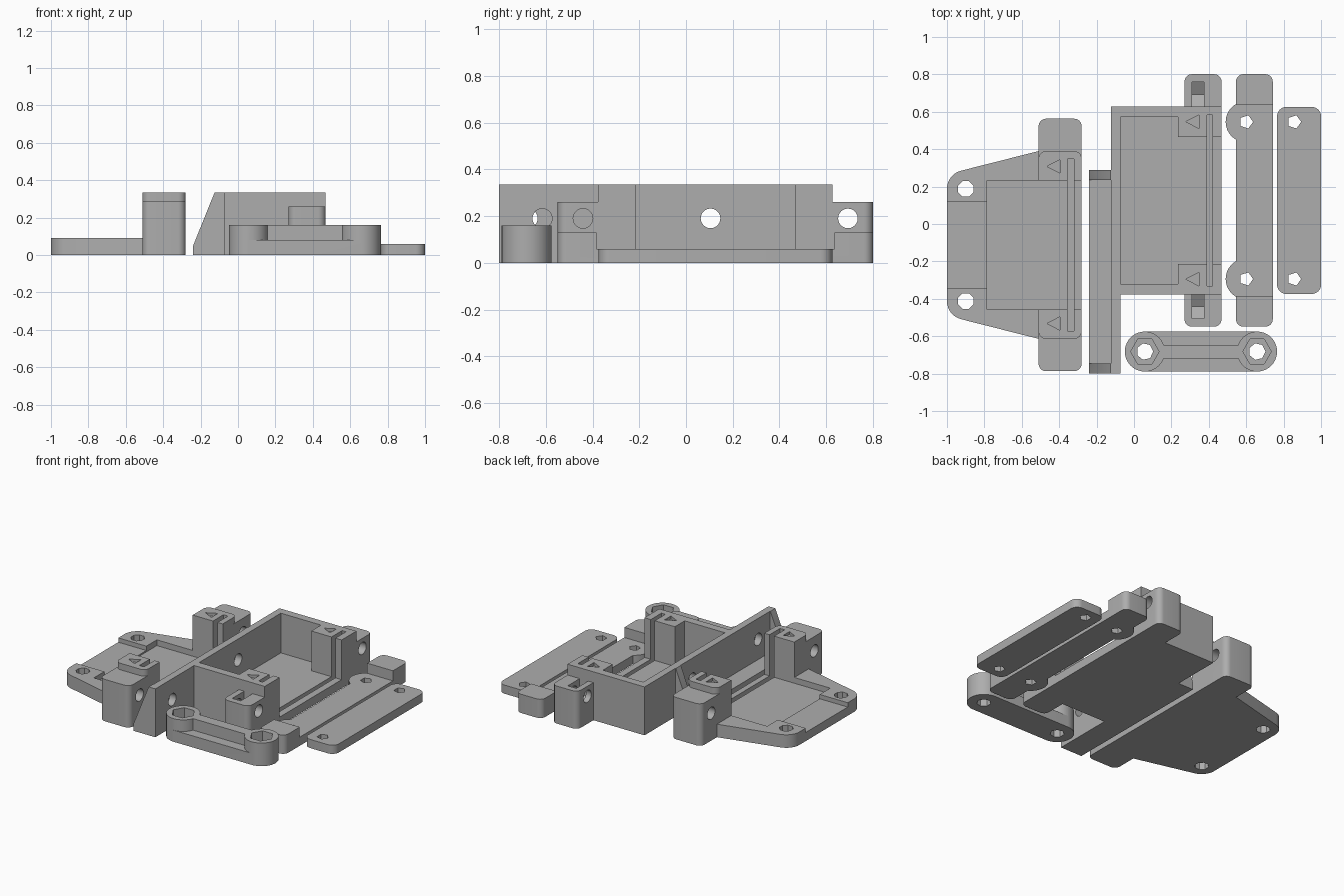
import bpy
import bmesh
from math import cos, sin, radians

cube = bpy.data.objects.get("Cube")
if cube:
    bpy.data.objects.remove(cube, do_unlink=True)

grey = bpy.data.materials.new("plain grey")
grey.use_nodes = True
grey.diffuse_color = (0.42, 0.42, 0.42, 1)
grey.node_tree.nodes["Principled BSDF"].inputs["Base Color"].default_value = (0.42, 0.42, 0.42, 1)


def arc(cx, cy, r, a0, a1, n=8):
    angles = [radians(a0 + (a1 - a0) * i / n) for i in range(n + 1)]
    return [(cx + r * cos(a), cy + r * sin(a)) for a in angles]


def circle(cx, cy, r, n=32, turn=0):
    return arc(cx, cy, r, turn, turn + 360, n)[:-1]


def rounded(x0, x1, y0, y1, r):
    return (arc(x1 - r, y1 - r, r, 0, 90) + arc(x0 + r, y1 - r, r, 90, 180)
            + arc(x0 + r, y0 + r, r, 180, 270) + arc(x1 - r, y0 + r, r, 270, 360))


def prism(outline, lo, hi, axis="z"):
    """Extrude a flat outline along one axis."""
    place = {"z": lambda u, v, w: (u, v, w),
             "x": lambda u, v, w: (w, u, v),
             "y": lambda u, v, w: (u, w, v)}[axis]
    bm = bmesh.new()
    low = [bm.verts.new(place(u, v, lo)) for u, v in outline]
    high = [bm.verts.new(place(u, v, hi)) for u, v in outline]
    bm.faces.new(low)
    bm.faces.new(high)
    for i in range(len(low)):
        j = (i + 1) % len(low)
        bm.faces.new((low[i], low[j], high[j], high[i]))
    bmesh.ops.recalc_face_normals(bm, faces=bm.faces)
    mesh = bpy.data.meshes.new("solid")
    bm.to_mesh(mesh)
    bm.free()
    ob = bpy.data.objects.new("solid", mesh)
    bpy.context.collection.objects.link(ob)
    return ob


def box(x0, x1, y0, y1, z0, z1):
    return prism([(x0, y0), (x1, y0), (x1, y1), (x0, y1)], z0, z1)


def part(name, solids, cuts):
    """Fuse the solids, carve the cuts, finish the surface."""
    base = solids[0]
    base.name = base.data.name = name
    bpy.ops.object.select_all(action="DESELECT")
    bpy.context.view_layer.objects.active = base
    base.select_set(True)
    for operation, tools in (("UNION", solids[1:]), ("DIFFERENCE", cuts)):
        for tool in tools:
            mod = base.modifiers.new("cut", "BOOLEAN")
            mod.operation = operation
            mod.solver = "EXACT"
            mod.object = tool
            bpy.ops.object.modifier_apply(modifier=mod.name)
            bpy.data.objects.remove(tool, do_unlink=True)
    base.data.materials.clear()
    base.data.materials.append(grey)
    bpy.ops.object.shade_smooth_by_angle(angle=radians(30))


def span(c, s, a, b):
    """Mirrored y range about the centre line c."""
    return sorted((c + s * a, c + s * b))


def arrow(x, y, top):
    return prism([(x - 0.035, y), (x + 0.035, y - 0.036), (x + 0.035, y + 0.036)], top - 0.02, top + 0.1)


TOP, BOLT = 0.335, 0.19

# Tapered mounting plate with two bolt lugs
c = -0.112
side = arc(-0.9, 0.3, 0.1, 180, 104) + [(-0.51, 0.502), (-0.28, 0.502)]
outline = [(x, c + y) for x, y in side] + [(x, c - y) for x, y in reversed(side)]
solids = [prism(outline, 0, 0.09)]
cuts = [box(-0.785, -0.2, c - 0.345, c + 0.345, 0.05, 0.6),
        box(-1.1, -0.78, c - 0.23, c + 0.23, 0.06, 0.6),
        box(-0.355, -0.32, c - 0.46, c + 0.46, 0.015, 0.6)]
for s in (1, -1):
    solids += [prism(rounded(-0.51, -0.28, *span(c, s, 0.3, 0.502), 0.04), 0, TOP),
               prism(rounded(-0.51, -0.28, *span(c, s, 0.4, 0.675), 0.04), 0, 0.29)]
    cuts += [prism(circle(c + s * 0.565, BOLT, 0.042, 24), -0.6, -0.2, "x"),
             prism(circle(-0.9, c + s * 0.3, 0.045, 8, 22.5), -0.1, 0.3),
             arrow(-0.43, c + s * 0.42, TOP)]
part("tapered_plate", solids, cuts)

# Open tray with a long braced wall and two nut lugs
c, w = 0.126, -0.255
solids = [box(-0.122, 0.468, c - 0.502, c + 0.502, 0, TOP),
          box(-0.122, -0.073, w - 0.545, w + 0.2, 0, TOP),
          box(-0.24, -0.1, w - 0.545, w + 0.545, 0, 0.05)]
cuts = [box(-0.073, 0.235, c - 0.447, c + 0.447, 0.06, 0.6),
        box(0.2, 0.6, c - 0.34, c + 0.34, 0.06, 0.6),
        box(0.39, 0.42, c - 0.457, c + 0.457, 0.015, 0.6),
        prism(circle(0.105, BOLT, 0.042, 24), -0.3, 0, "x"),
        prism(circle(-0.615, BOLT, 0.042, 24), -0.3, 0, "x")]
gusset = [(-0.24, 0), (-0.1, 0), (-0.1, TOP), (-0.125, TOP), (-0.24, 0.05)]
for s in (1, -1):
    solids += [prism(gusset, *span(w, s, 0.49, 0.545), "y"),
               prism(rounded(0.27, 0.468, *span(c, s, 0.45, 0.675), 0.04), 0, 0.26)]
    y = c + s * 0.567
    nut = [(y - 0.065, 0.6), (y - 0.065, 0.152), (y, 0.115), (y + 0.065, 0.152), (y + 0.065, 0.6)]
    cuts += [prism(circle(y, BOLT, 0.042, 24), 0.2, 0.6, "x"),
             prism(nut, 0.31, 0.375, "x"),
             arrow(0.312, c + s * 0.421, TOP)]
part("braced_tray", solids, cuts)

# Clamp strip with raised ends and round ears
solids = [prism(rounded(0.545, 0.742, c - 0.675, c + 0.675, 0.04), 0, 0.13)]
cuts = [box(0.4, 0.9, c - 0.51, c + 0.51, 0.06, 0.3)]
ears = []
for s in (1, -1):
    ears.append(prism(circle(0.6, c + s * 0.42, 0.11), 0, 0.06))
    cuts.append(prism(circle(0.6, c + s * 0.42, 0.037, 5), -0.1, 0.3))
part("clamp_strip", solids + ears, cuts)

# Flat cover strip
part("cover_strip", [prism(rounded(0.765, 1.0, c - 0.5, c + 0.5, 0.05), 0, 0.06)],
     [prism(circle(0.857, c + s * 0.42, 0.037, 5), -0.1, 0.3) for s in (1, -1)])

# Link arm with hexagonal nut seats
y, r = -0.682, 0.107
solids = [box(0.06, 0.658, y - r, y + r, 0, 0.08),
          box(0.08, 0.64, y - 0.036, y + 0.036, 0, 0.16)]
cuts = []
for x in (0.058, 0.658):
    solids.append(prism(circle(x, y, r, 40), 0, 0.16))
    cuts += [prism(circle(x, y, 0.076, 6), 0.08, 0.4),
             prism(circle(x, y, 0.045, 7), -0.1, 0.3)]
part("link_arm", solids, cuts)
